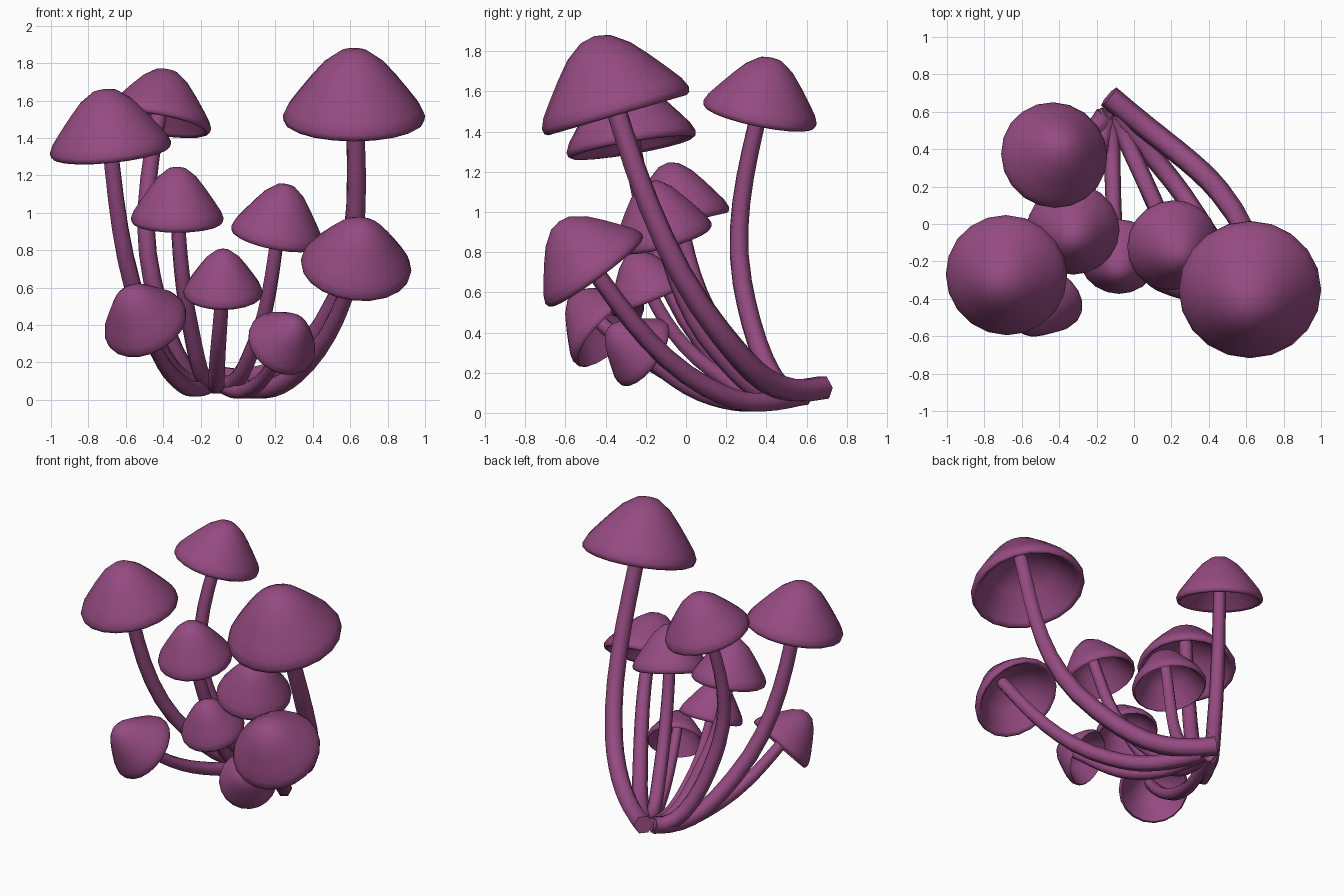
import bpy, bmesh, math
from mathutils import Vector

if "Cube" in bpy.data.objects:
    bpy.data.objects.remove(bpy.data.objects["Cube"])

purple = bpy.data.materials.new("mushroom purple")
purple.diffuse_color = (0.30, 0.07, 0.22, 1)
purple.use_nodes = True
purple.node_tree.nodes["Principled BSDF"].inputs["Base Color"].default_value = purple.diffuse_color

# Cap half-section (radius, height): outer bell, rounded rim lip, hollow underside
PROFILE = [(0, 1), (.2, .96), (.43, .8), (.62, .59), (.8, .37), (.94, .19), (1, .06),
           (.985, -.01), (.94, -.035), (.88, .02), (.58, .42), (0, .74)]


def finish(obj, angle):
    bpy.ops.object.select_all(action='DESELECT')
    obj.select_set(True)
    bpy.context.view_layer.objects.active = obj
    if obj.type == 'CURVE':
        bpy.ops.object.convert(target='MESH')
        obj = bpy.context.object
    obj.data.materials.clear()
    obj.data.materials.append(purple)
    bpy.ops.object.shade_smooth_by_angle(angle=math.radians(angle))


def cap(name, centre, axis, radius, height, sides=20):
    bm = bmesh.new()
    verts = [bm.verts.new((r * radius, 0, h * height)) for r, h in PROFILE]
    edges = [bm.edges.new(p) for p in zip(verts, verts[1:])]
    bmesh.ops.spin(bm, geom=verts + edges, cent=(0, 0, 0), axis=(0, 0, 1),
                   angle=2 * math.pi, steps=sides, use_merge=True)
    bmesh.ops.remove_doubles(bm, verts=bm.verts, dist=1e-4)
    bmesh.ops.recalc_face_normals(bm, faces=bm.faces)
    mesh = bpy.data.meshes.new(name)
    bm.to_mesh(mesh)
    bm.free()
    obj = bpy.data.objects.new(name, mesh)
    bpy.context.collection.objects.link(obj)
    obj.location = centre
    obj.rotation_mode = 'QUATERNION'
    obj.rotation_quaternion = Vector((0, 0, 1)).rotation_difference(axis)
    finish(obj, 75)


def stem(name, root, bend, tip, axis, thick):
    # leaves the root almost level, passes the bend, enters the cap along its axis
    curve = bpy.data.curves.new(name, 'CURVE')
    curve.dimensions = '3D'
    curve.bevel_depth = thick
    curve.bevel_resolution = 1
    curve.resolution_u = 8
    curve.use_fill_caps = True
    spline = curve.splines.new('BEZIER')
    spline.bezier_points.add(2)
    rise, up = bend - root, tip - bend
    start = Vector((rise.x, rise.y, 0)) * .5 - Vector((0, 0, .06))
    middle = (rise.normalized() + up.normalized()).normalized()
    data = [(root, start, start, 1.1),
            (bend, middle * rise.length * .35, middle * up.length * .35, 1.04),
            (tip, axis * up.length * .35, axis * .1, .85)]
    for bp, (co, before, after, size) in zip(spline.bezier_points, data):
        bp.handle_left_type = bp.handle_right_type = 'FREE'
        bp.co, bp.handle_left, bp.handle_right = co, co - before, co + after
        bp.radius = size
    obj = bpy.data.objects.new(name, curve)
    bpy.context.collection.objects.link(obj)
    finish(obj, 70)


def mushroom(name, centre, lean, radius, bend):
    centre = Vector(centre)
    axis = Vector((*lean, math.sqrt(1 - lean[0] ** 2 - lean[1] ** 2)))
    height = radius * (1.04 if radius > .27 else 1.2)
    extra = max(0, radius - .33)          # the biggest root sits a little further out
    root = Vector((-.115 + .05 * centre.x - extra, .585 + 1.9 * extra, .09 + .7 * extra))
    cap(name + "_cap", centre, axis, radius, height)
    stem(name + "_stem", root, Vector(bend), centre + axis * height * .76, axis,
         .019 + .102 * radius)


# rim centre, sideways lean of the cap, rim radius, bend of the stem
mushroom("tall_right", (.62, -.345, 1.495), (0, -.28), .381, (.46, .17, .4))
mushroom("tall_left", (-.68, -.27, 1.33), (-.1, -.17), .326, (-.46, .1, .34))
mushroom("tall_back", (-.43, .365, 1.48), (.17, .2), .288, (-.46, .28, .65))
mushroom("middle_left", (-.325, -.025, .955), (0, -.22), .248, (-.26, .16, .42))
mushroom("middle_right", (.205, -.11, .87), (.18, -.25), .248, (.09, .16, .3))
mushroom("small_centre", (-.08, -.17, .565), (0, -.38), .213, (-.11, .12, .22))
mushroom("low_right", (.63, -.45, .705), (.1, -.59), .297, (.3, .1, .13))
mushroom("low_left", (-.49, -.38, .4), (-.35, -.66), .232, (-.34, .08, .12))
mushroom("low_front", (.23, -.21, .295), (.4, -.75), .193, (.09, .14, .07))
